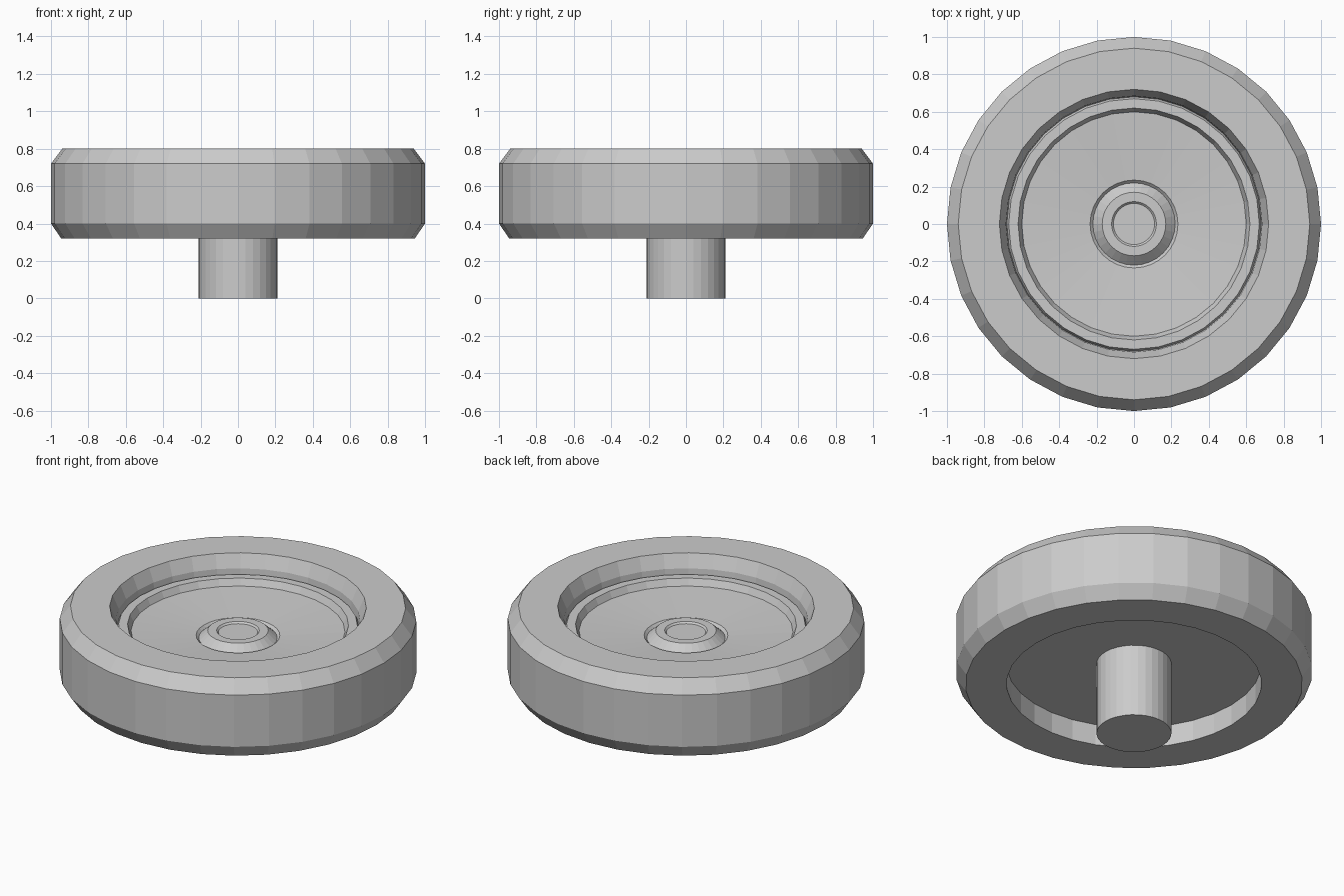
import bpy, bmesh
from math import sin, cos, pi

if "Cube" in bpy.data.objects:
    bpy.data.objects.remove(bpy.data.objects["Cube"])

SIDES = 32


def lathe(name, profile):
    """Revolve a list of (radius, z) points around z; radius 0 makes a pole."""
    bm = bmesh.new()
    rings = []
    for r, z in profile:
        if r == 0:
            rings.append([bm.verts.new((0, 0, z))] * SIDES)
        else:
            rings.append([bm.verts.new((r * cos(2 * pi * i / SIDES),
                                        r * sin(2 * pi * i / SIDES), z))
                          for i in range(SIDES)])
    for a, b in zip(rings, rings[1:]):
        for i in range(SIDES):
            j = (i + 1) % SIDES
            quad = list(dict.fromkeys((a[i], a[j], b[j], b[i])))
            bm.faces.new(quad)
    mesh = bpy.data.meshes.new(name)
    bm.to_mesh(mesh)
    bm.free()
    obj = bpy.data.objects.new(name, mesh)
    bpy.context.collection.objects.link(obj)
    return obj


# Chamfered tyre: bottom recess wall, outside, then sloped inner wall on top
lathe("tyre", [(0.715, 0.45), (0.715, 0.32), (0.945, 0.32), (1.0, 0.40),
               (1.0, 0.72), (0.94, 0.80), (0.72, 0.80), (0.685, 0.72),
               (0.68, 0.67)])

# Wheel disc: flat underside, raised lip, shallow dish and hub
lathe("wheel_disc", [(0, 0.45), (0.715, 0.45)])
lathe("rim_and_hub", [(0.68, 0.67), (0.67, 0.69), (0.62, 0.69), (0.60, 0.65),
                      (0.235, 0.625), (0.22, 0.61), (0.17, 0.655),
                      (0.12, 0.655), (0.11, 0.645), (0, 0.645)])

# Axle stub below the disc
lathe("axle", [(0, 0.0), (0.21, 0.0), (0.21, 0.45)])
